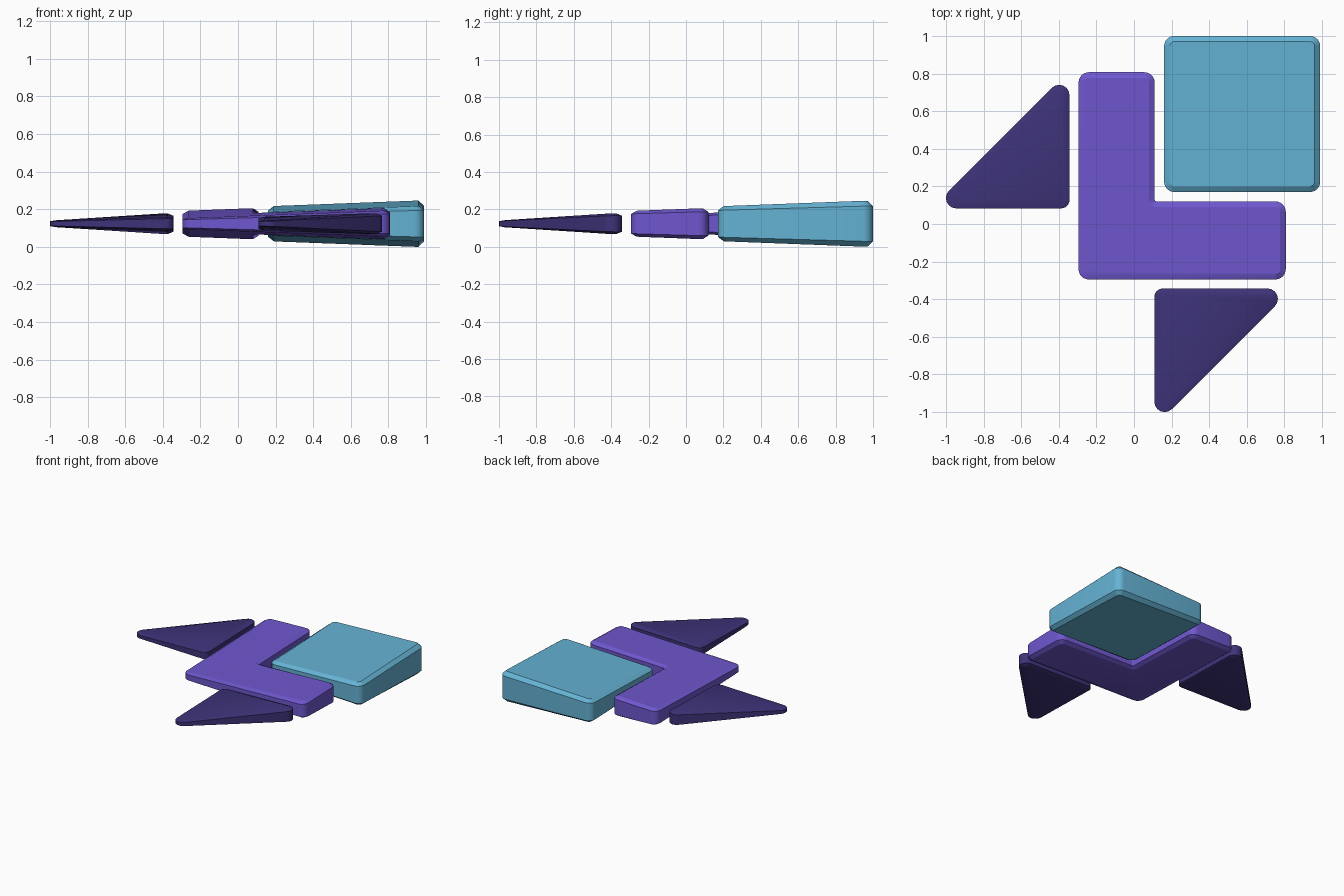
import bpy, bmesh, math
from mathutils import Vector

if "Cube" in bpy.data.objects:
    bpy.data.objects.remove(bpy.data.objects["Cube"])

MID_Z = 0.123   # all plates are symmetric about this height


def material(name, color):
    m = bpy.data.materials.new(name)
    m.diffuse_color = (*color, 1)
    m.use_nodes = True
    m.node_tree.nodes["Principled BSDF"].inputs["Base Color"].default_value = m.diffuse_color
    return m


def rounded_outline(corners, steps=6):
    """Counter-clockwise (x, y, radius) corners -> list of (point, outward normal)."""
    out = []
    n = len(corners)
    for i in range(n):
        p = Vector(corners[i][:2])
        r = corners[i][2]
        a = (p - Vector(corners[i - 1][:2])).normalized()
        b = (Vector(corners[(i + 1) % n][:2]) - p).normalized()
        turn = math.atan2(a.x * b.y - a.y * b.x, a.dot(b))
        side = 1 if turn > 0 else -1
        start = p - a * r * math.tan(abs(turn) / 2)
        n0 = Vector((a.y, -a.x))
        centre = start - n0 * r * side
        for k in range(steps + 1):
            t = turn * k / steps
            nk = Vector((n0.x * math.cos(t) - n0.y * math.sin(t),
                         n0.x * math.sin(t) + n0.y * math.cos(t)))
            out.append((centre + nk * r * side, nk))
    return out


def wedge_plate(name, corners, mat, base, slope, inset=0.03):
    """Chamfered plate whose half thickness grows along the x + y diagonal."""
    outline = rounded_outline(corners)
    bm = bmesh.new()
    rings = []
    for sign, d, scale in ((-1, inset, 1), (-1, 0, 0.76), (1, 0, 0.76), (1, inset, 1)):
        ring = []
        for p, nrm in outline:
            q = p - nrm * d
            half = (base + slope * (q.x + q.y)) * scale
            ring.append(bm.verts.new((q.x, q.y, MID_Z + sign * half)))
        rings.append(ring)
    n = len(outline)
    for lo, hi in zip(rings, rings[1:]):
        for i in range(n):
            j = (i + 1) % n
            bm.faces.new((lo[i], lo[j], hi[j], hi[i]))
    bm.faces.new(rings[0][::-1])
    bm.faces.new(rings[-1])
    me = bpy.data.meshes.new(name)
    bm.to_mesh(me)
    bm.free()
    me.materials.append(mat)
    ob = bpy.data.objects.new(name, me)
    bpy.context.collection.objects.link(ob)
    bpy.ops.object.select_all(action='DESELECT')
    ob.select_set(True)
    bpy.context.view_layer.objects.active = ob
    bpy.ops.object.shade_smooth_by_angle(angle=math.radians(25))
    return ob


teal = material("teal", (0.13, 0.45, 0.66))
purple = material("purple", (0.16, 0.095, 0.62))
indigo = material("indigo", (0.047, 0.033, 0.19))

# Thick square plate
R = 0.055
wedge_plate("square_plate", [(0.16, 0.17, R), (0.99, 0.17, R), (0.99, 1.0, R), (0.16, 1.0, R)],
            teal, 0.05, 0.038)

# L-shaped plate with a nearly sharp inner corner
wedge_plate("l_shaped_plate",
            [(-0.295, -0.295, R), (0.807, -0.295, R), (0.807, 0.12, R),
             (0.11, 0.12, 0.01), (0.11, 0.807, R), (-0.295, 0.807, R)],
            purple, 0.05, 0.038)

# Two thin triangular fins, mirrored across the diagonal
left = [(-1.078, 0.083, R), (-0.343, 0.083, 0.045), (-0.343, 0.818, R)]
right = [(y + 0.025, x, r) for x, y, r in reversed(left)]
wedge_plate("left_fin", left, indigo, 0.0445, 0.032)
wedge_plate("front_fin", right, indigo, 0.0445, 0.032)
